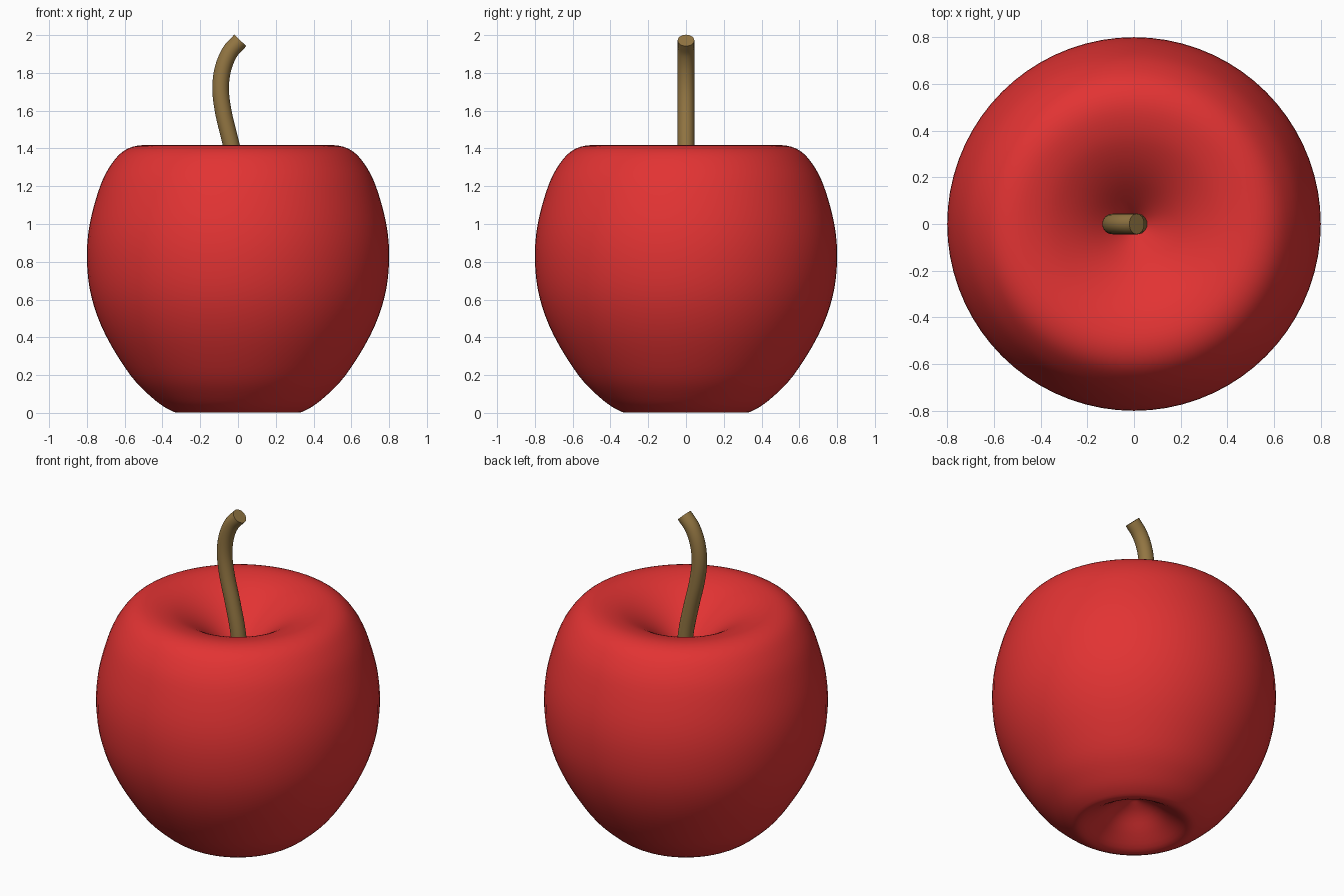
import bpy, bmesh, math
from mathutils import Vector

if "Cube" in bpy.data.objects:
    bpy.data.objects.remove(bpy.data.objects["Cube"])


def material(name, rgb):
    m = bpy.data.materials.new(name)
    m.diffuse_color = (*rgb, 1)
    m.use_nodes = True
    m.node_tree.nodes["Principled BSDF"].inputs["Base Color"].default_value = m.diffuse_color
    return m


def smooth_path(pts, steps):
    # Catmull-Rom curve through 2D points, ends mirrored outward
    p = [Vector(q) for q in pts]
    p = [2 * p[0] - p[1]] + p + [2 * p[-1] - p[-2]]
    out = []
    for i in range(1, len(p) - 2):
        a, b, c, d = p[i - 1:i + 3]
        for s in range(steps):
            t = s / steps
            out.append(0.5 * (2 * b + (c - a) * t + (2 * a - 5 * b + 4 * c - d) * t * t
                              + (3 * b - a - 3 * c + d) * t ** 3))
    return out + [p[-2]]


def skin(name, rings, mat, angle):
    # Join rings of points with quads; single-point rings become poles
    bm = bmesh.new()
    rows = [[bm.verts.new(v) for v in r] for r in rings]
    n = max(len(r) for r in rows)
    for a, b in zip(rows, rows[1:]):
        for i in range(n):
            j = (i + 1) % n
            if len(a) == 1:
                bm.faces.new((a[0], b[j], b[i]))
            elif len(b) == 1:
                bm.faces.new((a[i], a[j], b[0]))
            else:
                bm.faces.new((a[i], a[j], b[j], b[i]))
    for r in (rows[0], rows[-1]):
        if len(r) > 1:
            bm.faces.new(r)
    bmesh.ops.recalc_face_normals(bm, faces=bm.faces)
    me = bpy.data.meshes.new(name)
    bm.to_mesh(me)
    bm.free()
    me.materials.append(mat)
    ob = bpy.data.objects.new(name, me)
    bpy.context.collection.objects.link(ob)
    bpy.ops.object.select_all(action='DESELECT')
    ob.select_set(True)
    bpy.context.view_layer.objects.active = ob
    bpy.ops.object.shade_smooth_by_angle(angle=math.radians(angle))


red = material("apple red", (0.76, 0.033, 0.033))
brown = material("stem brown", (0.29, 0.18, 0.055))

# Apple body: (radius, height) profile from bottom dimple to top hollow
profile = [(0, 0.18), (0.1, 0.135), (0.2, 0.06), (0.3, 0.003), (0.37, 0.02), (0.46, 0.085),
           (0.57, 0.2), (0.7, 0.41), (0.775, 0.61), (0.8, 0.81), (0.785, 1.0),
           (0.73, 1.2), (0.67, 1.317), (0.6, 1.39), (0.51, 1.417), (0.4, 1.4),
           (0.3, 1.355), (0.2, 1.285), (0.1, 1.19), (0, 1.08)]
N = 72
rings = []
for r, z in smooth_path(profile, 4):
    if r < 1e-4:
        rings.append([(0, 0, z)])
    else:
        rings.append([(r * math.cos(k * math.tau / N), r * math.sin(k * math.tau / N), z)
                      for k in range(N)])
skin("apple_body", rings, red, 60)

# Stem: round tube swept along a bent path in the xz plane
path = smooth_path([(0.02, 1.06), (0.0, 1.25), (-0.036, 1.42), (-0.075, 1.58), (-0.092, 1.71),
                    (-0.08, 1.82), (-0.043, 1.91), (0.012, 1.972)], 5)
rings = []
for i, p in enumerate(path):
    t = (path[min(i + 1, len(path) - 1)] - path[max(i - 1, 0)]).normalized()
    side = Vector((t.y, 0, -t.x))
    ring = []
    for k in range(24):
        a = k * math.tau / 24
        ring.append(Vector((p.x, 0, p.y)) + 0.044 * (side * math.cos(a) + Vector((0, math.sin(a), 0))))
    rings.append(ring)
skin("stem", rings, brown, 40)
